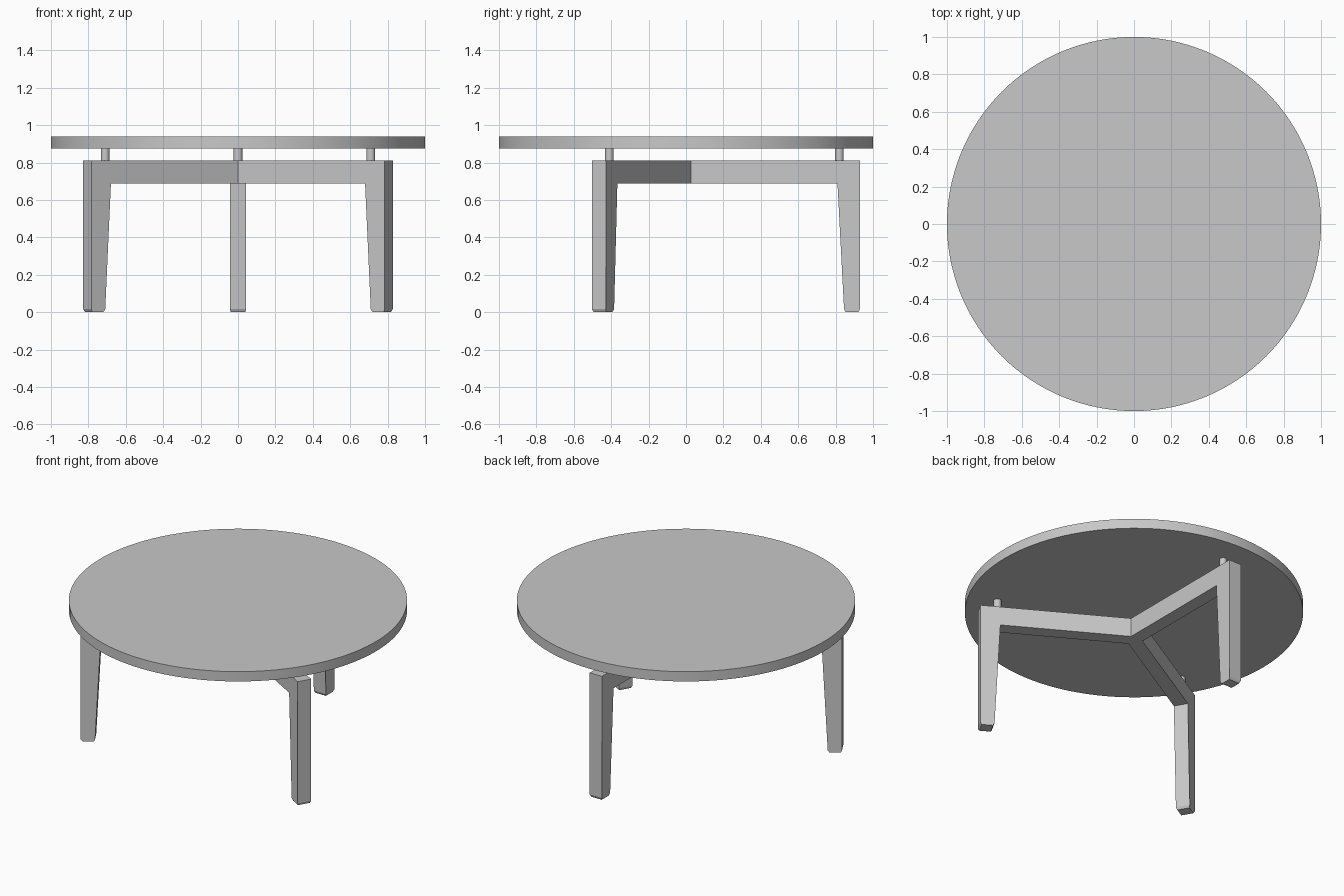
import bpy, bmesh, math
from mathutils import Matrix

cube = bpy.data.objects.get("Cube")
if cube:
    bpy.data.objects.remove(cube, do_unlink=True)

gray = bpy.data.materials.new("plain gray")
gray.use_nodes = True
COLOR = (0.58, 0.58, 0.58, 1)
gray.diffuse_color = COLOR
gray.node_tree.nodes["Principled BSDF"].inputs["Base Color"].default_value = COLOR

ARM_ANGLES = [math.radians(a) for a in (90, 210, 330)]
TOP_Z, RAIL_Z, SLAB_Z = 0.94, 0.81, 0.876


def finish(obj, smooth=False):
    obj.data.materials.append(gray)
    if smooth:
        bpy.ops.object.shade_smooth_by_angle(angle=math.radians(30))


def cylinder(name, radius, z0, z1, sides, x=0, y=0):
    bpy.ops.mesh.primitive_cylinder_add(vertices=sides, radius=radius, depth=z1 - z0,
                                        location=(x, y, (z0 + z1) / 2))
    obj = bpy.context.object
    obj.name = name
    finish(obj, True)


# Round tabletop
cylinder("tabletop", 1.0, SLAB_Z, TOP_Z, 128)

# Short posts that hold the top off the frame
for side, a in zip(("back", "right", "left"), ARM_ANGLES):
    cylinder(side + "_post", 0.023, RAIL_Z - 0.01, SLAB_Z + 0.005, 32,
             0.82 * math.cos(a), 0.82 * math.sin(a))

# Three-armed frame: each arm is a rail turning into a tapered leg
HALF = 0.044
MITRE = HALF / math.sqrt(3)
PROFILE = [(MITRE, RAIL_Z), (0.93, RAIL_Z), (0.93, 0.016), (0.922, 0),
           (0.853, 0), (0.845, 0.016), (0.81, 0.687), (MITRE, 0.687)]

bm = bmesh.new()
for a in ARM_ANGLES:
    turn = Matrix.Rotation(a, 4, "Z")

    def vert(r, y, z):
        return bm.verts.new(turn @ Matrix.Translation((r, y, z)).translation)

    sides = []
    for s in (-1, 1):
        # the foot is slightly chamfered at the floor
        sides.append([vert(r, s * (HALF - (0.006 if z == 0 else 0)), z) for r, z in PROFILE])
    right, left = sides
    bm.faces.new(right)
    bm.faces.new(left)
    last = len(PROFILE) - 1
    for i in range(1, last - 1):
        bm.faces.new((right[i], right[i + 1], left[i + 1], left[i]))
    # top and underside of the rail reach the mitred centre
    bm.faces.new((right[0], right[1], left[1], left[0], vert(0, 0, RAIL_Z)))
    bm.faces.new((right[last - 1], right[last], vert(0, 0, 0.687), left[last], left[last - 1]))

bmesh.ops.remove_doubles(bm, verts=bm.verts, dist=0.0005)
bmesh.ops.recalc_face_normals(bm, faces=bm.faces)
mesh = bpy.data.meshes.new("leg_frame")
bm.to_mesh(mesh)
bm.free()
frame = bpy.data.objects.new("leg_frame", mesh)
bpy.context.collection.objects.link(frame)
finish(frame)
